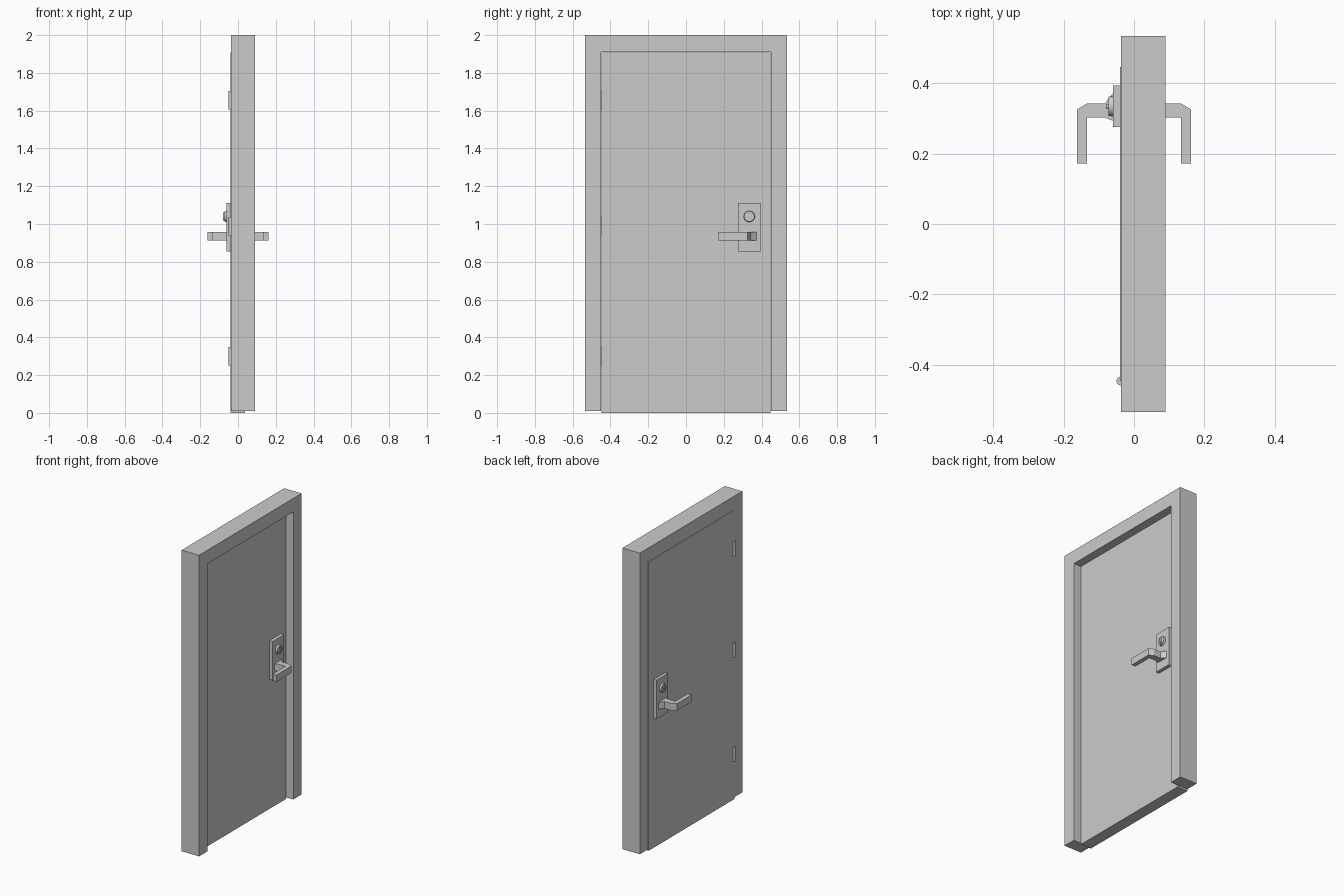
import bpy, bmesh, math
from mathutils import Matrix

if "Cube" in bpy.data.objects:
    bpy.data.objects.remove(bpy.data.objects["Cube"])


def finish(name, bm, mirror=False, smooth=False):
    bmesh.ops.recalc_face_normals(bm, faces=bm.faces[:])
    mesh = bpy.data.meshes.new(name)
    bm.to_mesh(mesh)
    bm.free()
    ob = bpy.data.objects.new(name, mesh)
    bpy.context.collection.objects.link(ob)
    if mirror:
        ob.modifiers.new("both_sides", 'MIRROR').use_axis[0] = True
    if smooth:
        bpy.ops.object.select_all(action='DESELECT')
        ob.select_set(True)
        bpy.context.view_layer.objects.active = ob
        bpy.ops.object.shade_smooth_by_angle(angle=math.radians(35))
    return ob


def prism(name, pts, place, depth, **kw):
    """Extrude a 2D outline; place(u, v) gives the 3D start point."""
    bm = bmesh.new()
    face = bm.faces.new([bm.verts.new(place(u, v)) for u, v in pts])
    new = bmesh.ops.extrude_face_region(bm, geom=[face])["geom"]
    bmesh.ops.translate(bm, vec=depth,
                        verts=[g for g in new if isinstance(g, bmesh.types.BMVert)])
    return finish(name, bm, **kw)


def rect(u0, u1, v0, v1):
    return [(u0, v0), (u1, v0), (u1, v1), (u0, v1)]


def round_part(name, r1, r2, depth, matrix, **kw):
    bm = bmesh.new()
    bmesh.ops.create_cone(bm, cap_ends=True, segments=24, radius1=r1, radius2=r2,
                          depth=depth, matrix=matrix)
    return finish(name, bm, **kw)


# Door frame: an upside-down U with no sill
frame = [(-.535, .01), (-.535, 2), (.535, 2), (.535, .01),
         (.449, .01), (.449, 1.91), (-.449, 1.91), (-.449, .01)]
prism("door_frame", frame, lambda u, v: (-.037, u, v), (.127, 0, 0))

# Door slab, flush with the frame on the hinge side
prism("door_panel", rect(-.447, .447, 0, 1.908), lambda u, v: (-.04, u, v), (.077, 0, 0))

# Hinge barrels
for i, z in enumerate((.30, .988, 1.655)):
    round_part(f"hinge_{i + 1}", .012, .012, .096,
               Matrix.Translation((-.038, -.447, z)), smooth=True)

# Lock plates on both faces
prism("lock_plate", rect(.276, .394, .855, 1.112),
      lambda u, v: (-.06, u, v), (.0235, 0, 0), mirror=True)

# Lever handles: flared base, chamfered elbow and grip
lever = [(-.058, .375), (-.083, .343), (-.134, .343), (-.162, .326), (-.162, .172),
         (-.134, .172), (-.134, .303), (-.083, .303), (-.058, .293)]
prism("lever_handle", lever, lambda u, v: (u, v, .912), (0, 0, .046), mirror=True)

# Lock cylinders with a raised, round-ended turn piece
toward_back = Matrix.Rotation(-math.pi / 2, 4, 'Y')
round_part("lock_cylinder", .030, .027, .014,
           Matrix.Translation((-.065, .335, 1.04)) @ toward_back, mirror=True, smooth=True)
turn = []
for k in range(14):
    a = math.pi * (k if k < 7 else k - 1) / 6
    turn.append((.335 + .007 * math.cos(a),
                 1.04 + .007 * math.sin(a) + (.014 if k < 7 else -.014)))
prism("lock_turn", turn, lambda u, v: (-.079, u, v), (.012, 0, 0), mirror=True, smooth=True)
